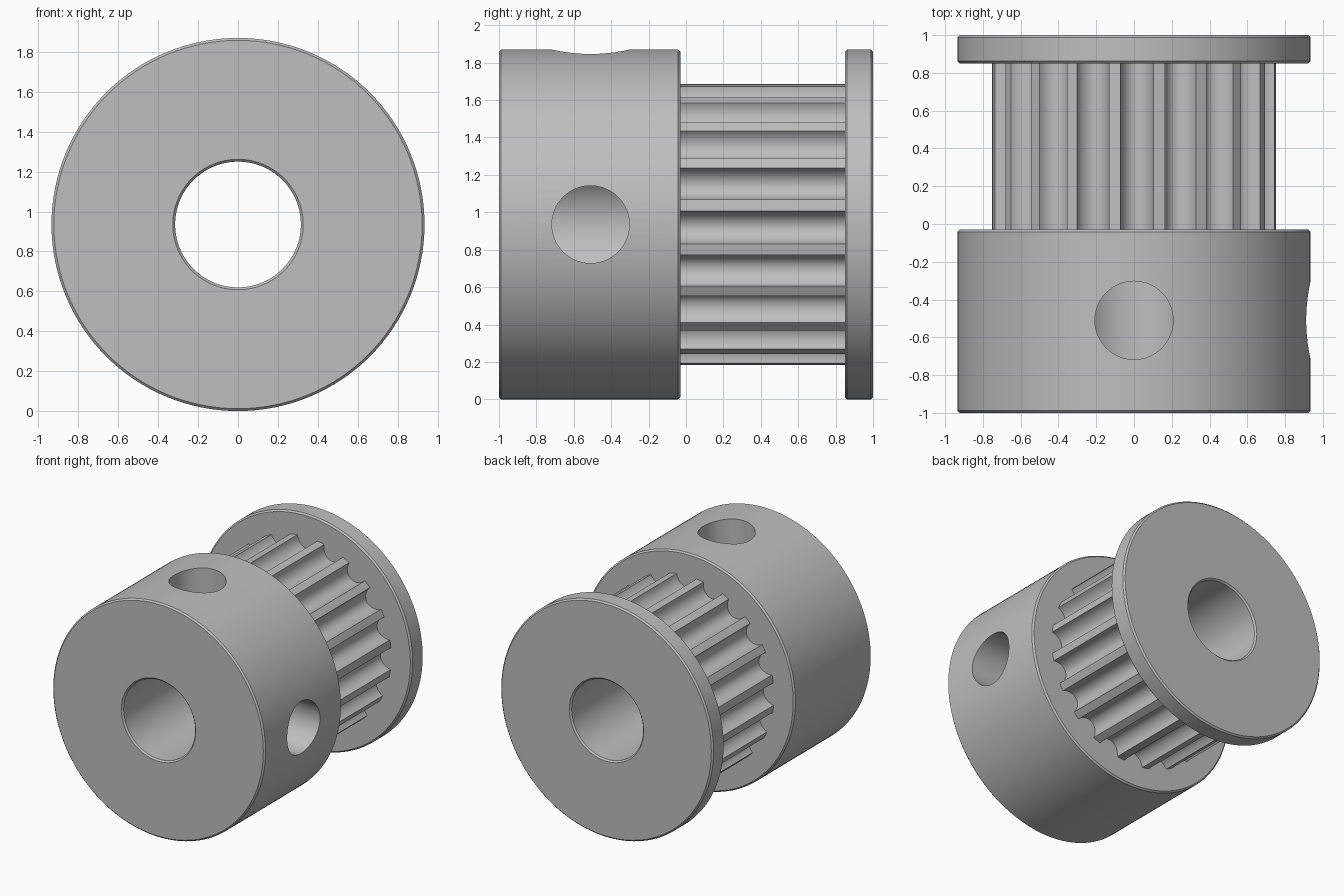
import bpy, bmesh
from math import sin, cos, pi, radians
from mathutils import Matrix, Vector

AXIS_Z = 0.935   # height of the pulley axis
RIM = 0.935      # hub and flange radius
BORE = 0.315
TEETH = 20
TIP = 0.755      # tooth tip radius
DEPTH = 0.094    # groove depth
CORE = 0.62

cube = bpy.data.objects.get("Cube")
if cube:
    bpy.data.objects.remove(cube, do_unlink=True)

metal = bpy.data.materials.new("grey_metal")
metal.use_nodes = True
grey = (0.52, 0.52, 0.52, 1)
metal.diffuse_color = grey
metal.node_tree.nodes["Principled BSDF"].inputs["Base Color"].default_value = grey


def make_object(name, bm):
    bmesh.ops.recalc_face_normals(bm, faces=bm.faces)
    mesh = bpy.data.meshes.new(name)
    bm.to_mesh(mesh)
    bm.free()
    mesh.materials.append(metal)
    obj = bpy.data.objects.new(name, mesh)
    bpy.context.collection.objects.link(obj)
    return obj


def skin_rings(name, rings):
    """Join closed loops of points into a closed tube of quads."""
    bm = bmesh.new()
    loops = [[bm.verts.new(p) for p in ring] for ring in rings]
    for a, b in zip(loops, loops[1:] + loops[:1]):
        for i in range(len(a)):
            j = (i + 1) % len(a)
            bm.faces.new((a[i], a[j], b[j], b[i]))
    return make_object(name, bm)


def polar(r, angle, y):
    return Vector((r * cos(angle), y, AXIS_Z + r * sin(angle)))


def smooth(obj):
    bpy.ops.object.select_all(action='DESELECT')
    obj.select_set(True)
    bpy.context.view_layer.objects.active = obj
    bpy.ops.object.shade_smooth_by_angle(angle=radians(30))


# Hub, core and end flange turned as one piece, with chamfered rims
c = 0.012
profile = [
    (BORE + c, -1), (RIM - c, -1), (RIM, -1 + c),
    (RIM, -0.03 - c), (RIM - c, -0.03), (CORE, -0.03),
    (CORE, 0.85), (RIM - c, 0.85), (RIM, 0.85 + c),
    (RIM, 1 - c), (RIM - c, 1), (BORE + c, 1),
    (BORE, 1 - c), (BORE, -1 + c),
]
SEGMENTS = 128
body = skin_rings("pulley_body", [
    [polar(r, 2 * pi * i / SEGMENTS, y) for i in range(SEGMENTS)] for r, y in profile])

# Set-screw holes on the left side and on top, reaching the bore
cutters = []
for name, direction in (("side_hole", Vector((1, 0, 0))), ("top_hole", Vector((0, 0, 1)))):
    bm = bmesh.new()
    place = (Matrix.Translation(Vector((0, -0.51, AXIS_Z)) + direction * 0.65)
             @ direction.to_track_quat('Z', 'Y').to_matrix().to_4x4())
    bmesh.ops.create_cone(bm, cap_ends=True, segments=64, radius1=0.207,
                          radius2=0.207, depth=1.0, matrix=place)
    cutter = make_object(name + "_cutter", bm)
    cutter.hide_render = True
    cut = body.modifiers.new(name, 'BOOLEAN')
    cut.operation = 'DIFFERENCE'
    cut.solver = 'EXACT'
    cut.object = cutter
    cutters.append(cutter)

bpy.context.view_layer.update()
cut_mesh = bpy.data.meshes.new_from_object(
    body.evaluated_get(bpy.context.evaluated_depsgraph_get()))
body.modifiers.clear()
body.data = cut_mesh
for cutter in cutters:
    bpy.data.objects.remove(cutter, do_unlink=True)
smooth(body)

# Toothed ring: flat lands between round-bottomed grooves
pitch = 2 * pi / TEETH
half_groove = 0.088 / TIP
STEPS = 14
outline = []
for t in range(TEETH):
    centre = t * pitch - radians(1.2)
    for s in range(STEPS + 1):
        u = pi * s / STEPS
        outline.append((TIP - DEPTH * sin(u), centre - half_groove * cos(u)))
    outline.append((TIP, centre + pitch / 2))

y0, y1 = -0.035, 0.855
teeth = skin_rings("toothed_ring", [
    [polar(r, a, y0) for r, a in outline],
    [polar(r, a, y1) for r, a in outline],
    [polar(CORE - 0.01, a, y1) for r, a in outline],
    [polar(CORE - 0.01, a, y0) for r, a in outline],
])
smooth(teeth)
